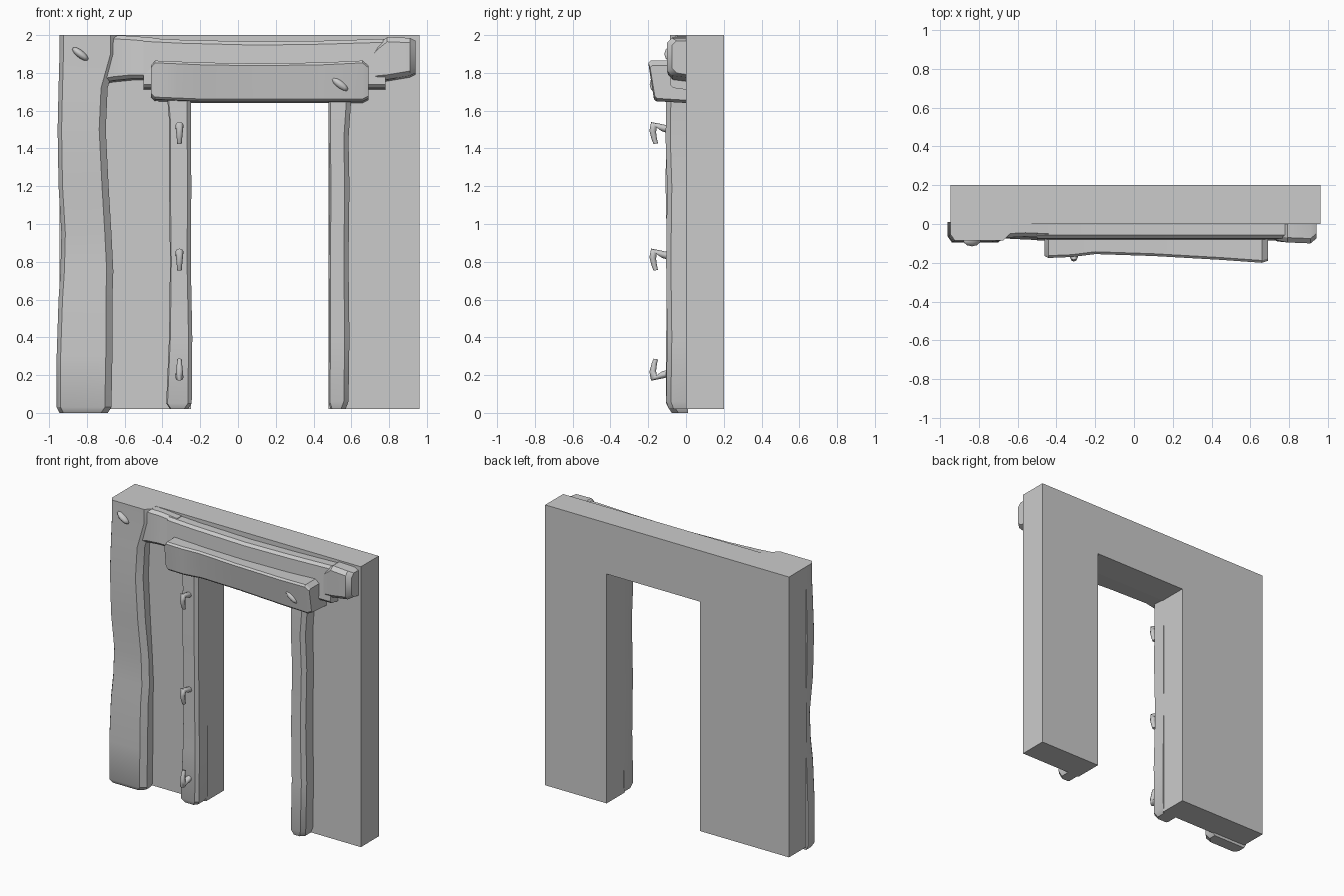
import bpy, bmesh, math
from mathutils import Vector

cube = bpy.data.objects.get("Cube")
if cube:
    bpy.data.objects.remove(cube, do_unlink=True)

stone = bpy.data.materials.new("grey_stone")
stone.use_nodes = True
stone.diffuse_color = (0.6, 0.6, 0.6, 1)
stone.node_tree.nodes["Principled BSDF"].inputs["Base Color"].default_value = (0.6, 0.6, 0.6, 1)


def finish(name, bm, angle=35):
    bmesh.ops.recalc_face_normals(bm, faces=bm.faces)
    mesh = bpy.data.meshes.new(name)
    bm.to_mesh(mesh)
    bm.free()
    mesh.materials.append(stone)
    obj = bpy.data.objects.new(name, mesh)
    bpy.context.collection.objects.link(obj)
    bpy.ops.object.select_all(action='DESELECT')
    obj.select_set(True)
    bpy.context.view_layer.objects.active = obj
    bpy.ops.object.shade_smooth_by_angle(angle=math.radians(angle))
    return obj


def loft(name, rings, angle=35):
    """Skin a row of equal closed rings and cap both ends."""
    bm = bmesh.new()
    rows = [[bm.verts.new(p) for p in ring] for ring in rings]
    n = len(rows[0])
    for a, b in zip(rows, rows[1:]):
        for i in range(n):
            j = (i + 1) % n
            bm.faces.new((a[i], a[j], b[j], b[i]))
    bm.faces.new(rows[0])
    bm.faces.new(rows[-1])
    return finish(name, bm, angle)


def post_ring(z, left, right, front, soft_l, soft_r):
    """Level section of an upright with worn front corners."""
    return [(left, 0.01, z), (left, front + soft_l, z), (left + soft_l * 0.7, front, z),
            (right - soft_r, front, z), (right, front + soft_r, z), (right, 0.01, z)]


def beam_ring(x, back, front_low, front_high, low, high, soft):
    """Upright section of a beam running along x."""
    return [(x, back, low - 0.01), (x, front_low + soft, low), (x, front_low, low + soft),
            (x, front_high, high - soft), (x, front_high + soft, high), (x, back, high)]


# Flat wall with doorway
outline = [(-0.945, 0.02), (-0.25, 0.02), (-0.25, 1.64), (0.48, 1.64),
           (0.48, 0.02), (0.96, 0.02), (0.96, 2.0), (-0.945, 2.0)]
bm = bmesh.new()
face = bm.faces.new([bm.verts.new((x, 0, z)) for x, z in outline])
ext = bmesh.ops.extrude_face_region(bm, geom=[face])
for v in ext["geom"]:
    if isinstance(v, bmesh.types.BMVert):
        v.co.y = 0.2
finish("wall", bm)

# Wide worn outer pillar
loft("outer_pillar", [post_ring(z, l, r, f, 0.03, 0.035) for z, l, r, f in [
    (0.0, -0.945, -0.69, -0.075), (0.03, -0.96, -0.67, -0.095), (0.3, -0.96, -0.665, -0.095),
    (0.6, -0.95, -0.665, -0.09), (0.75, -0.94, -0.66, -0.08), (0.95, -0.935, -0.67, -0.075),
    (1.2, -0.95, -0.685, -0.09), (1.5, -0.955, -0.7, -0.095), (1.72, -0.95, -0.69, -0.09),
    (1.9, -0.945, -0.64, -0.085), (2.0, -0.945, -0.64, -0.085)]])

# Corner shoulder joining the pillar to the rail
loft("corner_shoulder", [beam_ring(*r, 0.02) for r in [
    (-0.76, 0.01, -0.07, -0.085, 1.74, 2.0), (-0.66, 0.01, -0.075, -0.07, 1.76, 2.0),
    (-0.56, 0.01, -0.08, -0.065, 1.77, 1.995), (-0.44, 0.01, -0.085, -0.07, 1.77, 1.985)]])

# Upper rail with sloping top
loft("upper_rail", [beam_ring(x, 0.01, -0.085, -0.075, 1.72, h, 0.018) for x, h in [
    (-0.5, 1.985), (-0.3, 1.975), (0.1, 1.965), (0.45, 1.97), (0.78, 1.98)]])

# Rail end block
loft("rail_end", [beam_ring(*r, 0.025) for r in [
    (0.68, 0.01, -0.06, -0.06, 1.75, 1.88), (0.74, 0.01, -0.09, -0.085, 1.76, 1.95),
    (0.79, 0.01, -0.095, -0.095, 1.765, 1.99), (0.91, 0.01, -0.1, -0.1, 1.785, 1.985),
    (0.94, 0.01, -0.075, -0.075, 1.8, 1.97)]])

# Heavy lintel with tilted face
loft("lintel", [beam_ring(x, 0.01, a, b, lo, hi, 0.012) for x, a, b, lo, hi in [
    (-0.46, -0.15, -0.165, 1.68, 1.84), (-0.44, -0.16, -0.175, 1.66, 1.865),
    (-0.32, -0.155, -0.17, 1.655, 1.86), (-0.2, -0.125, -0.155, 1.65, 1.855),
    (0.1, -0.135, -0.165, 1.65, 1.85), (0.45, -0.16, -0.185, 1.65, 1.855),
    (0.66, -0.17, -0.2, 1.65, 1.865), (0.69, -0.165, -0.19, 1.665, 1.84)]], 30)

# Door jambs
loft("hinge_jamb", [post_ring(z, l, r, f, 0.01, 0.02) for z, l, r, f in [
    (0.02, -0.36, -0.265, -0.09), (0.05, -0.38, -0.245, -0.105), (0.4, -0.365, -0.242, -0.105),
    (0.8, -0.36, -0.25, -0.1), (1.2, -0.365, -0.247, -0.108), (1.55, -0.365, -0.25, -0.105),
    (1.67, -0.375, -0.25, -0.105)]])
loft("latch_jamb", [post_ring(z, l, r, f, 0.012, 0.025) for z, l, r, f in [
    (0.02, 0.49, 0.57, -0.09), (0.06, 0.478, 0.585, -0.105), (0.4, 0.482, 0.59, -0.1),
    (0.8, 0.48, 0.585, -0.105), (1.2, 0.485, 0.59, -0.1), (1.45, 0.48, 0.585, -0.108),
    (1.67, 0.48, 0.6, -0.105)]])


def hook(name, z, flip):
    """Bent pin: an arm out of the jamb, then a tapering prong."""
    path = [(-0.09, -0.01, 0.02), (-0.13, 0.0, 0.02), (-0.17, 0.015, 0.021),
            (-0.176, -0.02, 0.018), (-0.168, -0.06, 0.014), (-0.16, -0.085, 0.012)]
    tilts = [0, 10, 45, 80, 100, 100]
    rings = []
    for (y, dz, rad), tilt in zip(path, tilts):
        t = math.radians(tilt)
        ring = []
        for i in range(8):
            a = i * math.tau / 8
            side = Vector((math.cos(a), 0, 0))
            up = Vector((0, -math.sin(t), math.cos(t))) * math.sin(a)
            p = (side + up) * rad
            ring.append((-0.31 + p.x, y + p.y, z + flip * (dz + p.z)))
        rings.append(ring)
    loft(name, rings, 50)


for label, z, flip in [("upper", 1.51, 1), ("middle", 0.84, 1), ("lower", 0.2, -1)]:
    hook(label + "_hook", z, flip)


def knob(name, loc, size):
    """Low rounded chip on a front face."""
    bm = bmesh.new()
    bmesh.ops.create_uvsphere(bm, u_segments=10, v_segments=6, radius=1)
    for v in bm.verts:
        v.co = Vector(loc) + Vector(c * s for c, s in zip(v.co, size))
        v.co.z -= (v.co.x - loc[0]) * 0.6
    finish(name, bm, 60)


knob("pillar_chip", (-0.835, -0.085, 1.9), (0.045, 0.03, 0.025))
knob("lintel_chip", (0.54, -0.17, 1.74), (0.045, 0.022, 0.025))
